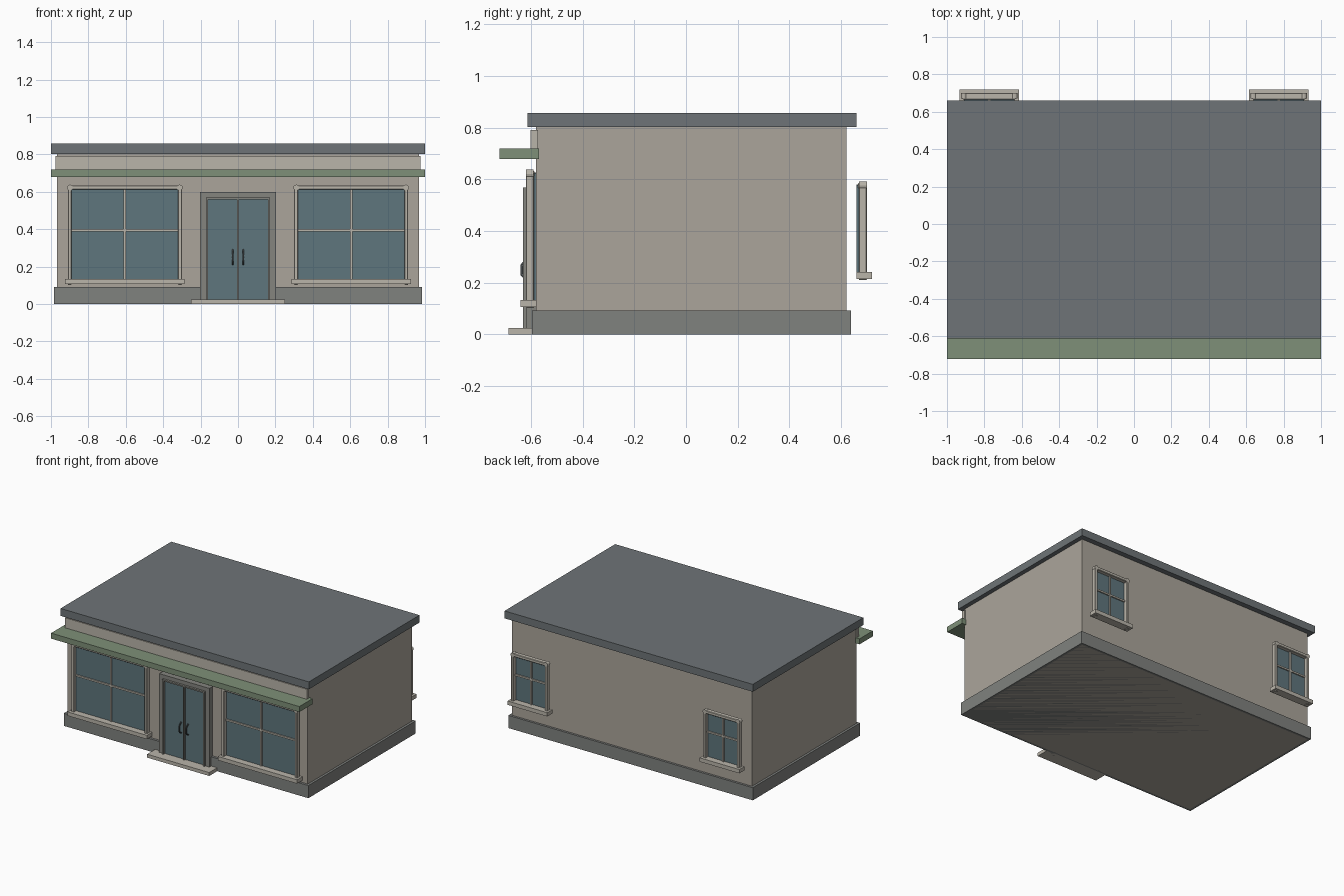
import bpy
from math import pi, sin

if "Cube" in bpy.data.objects:
    bpy.data.objects.remove(bpy.data.objects["Cube"])


def material(name, hex_code):
    m = bpy.data.materials.new(name)
    rgb = [int(hex_code[i:i + 2], 16) / 255 for i in (0, 2, 4)]
    m.diffuse_color = [((c + 0.055) / 1.055) ** 2.4 for c in rgb] + [1]
    m.use_nodes = True
    m.node_tree.nodes["Principled BSDF"].inputs["Base Color"].default_value = m.diffuse_color
    return m


WALL = material("wall", "ABA59B")
STONE = material("stone", "80827F")
ROOF = material("roof", "6E7477")
GREEN = material("awning_green", "7E9078")
GLASS = material("glass", "5F767D")
TRIM = material("trim", "BAB5AA")
FRAME = material("door_frame", "85857F")
METAL = material("metal", "454A4C")


def box(name, x, y, z, mat, bevel=0):
    """Box from (min, max) ranges on each axis."""
    spans = [sorted(r) for r in (x, y, z)]
    bpy.ops.mesh.primitive_cube_add(size=1, location=[(a + b) / 2 for a, b in spans])
    o = bpy.context.object
    o.name = name
    o.scale = [b - a for a, b in spans]
    bpy.ops.object.transform_apply(location=False, scale=True)
    o.data.materials.append(mat)
    if bevel:
        m = o.modifiers.new("bevel", 'BEVEL')
        m.width, m.segments = bevel, 1
    return o


def window(name, cx, hw, z0, z1, wall, d):
    """Four-pane window against y = wall, facing direction d (+1 back, -1 front)."""
    def y(a, b):
        return (wall + d * a, wall + d * b)
    t = 0.02
    box(name + "_glass", (cx - hw + 0.012, cx + hw - 0.012), y(0, 0.012), (z0 + 0.01, z1 - 0.012), GLASS)
    for s in (-1, 1):
        box(name + "_side_trim", (cx + s * (hw - t), cx + s * hw), y(0.009, 0.04),
            (z0, z1 - 0.004), TRIM, 0.003)
        # rounded corner block
        bpy.ops.mesh.primitive_cylinder_add(vertices=12, radius=0.016, depth=0.03,
                                            location=(cx + s * (hw - 0.012), wall + d * 0.025, z1 - 0.014),
                                            rotation=(pi / 2, 0, 0))
        bpy.context.object.name = name + "_corner"
        bpy.context.object.data.materials.append(TRIM)
    box(name + "_top_trim", (cx - hw + 0.005, cx + hw - 0.005), y(0.006, 0.04),
        (z1 - 0.025, z1 - 0.003), TRIM, 0.003)
    box(name + "_sill", (cx - hw - 0.014, cx + hw + 0.014), y(0, 0.06), (z0 + 0.004, z0 + 0.032), TRIM)
    zc = (z0 + z1) / 2 + 0.025
    box(name + "_mullion", (cx - 0.006, cx + 0.006), y(0, 0.022), (z0 + 0.02, z1 - 0.01), TRIM)
    box(name + "_crossbar", (cx - hw + t, cx + hw - t), y(0, 0.021), (zc - 0.006, zc + 0.006), TRIM)


# main building volumes
box("walls", (-0.968, 0.968), (-0.58, 0.622), (0, 0.803), WALL)
box("plinth", (-0.985, 0.985), (-0.597, 0.638), (0, 0.092), STONE)
box("roof_slab", (-1, 1), (-0.613, 0.66), (0.803, 0.857), ROOF)

# fascia board and awning over the shopfront
box("fascia", (-0.975, 0.975), (-0.601, -0.573), (0.69, 0.792), TRIM)
box("awning", (-1, 1), (-0.722, -0.569), (0.679, 0.719), GREEN)

# shop windows in front, small windows behind
for side, label in ((-1, "left"), (1, "right")):
    window("front_window_" + label, side * 0.605, 0.305, 0.102, 0.636, -0.58, -1)
    window("back_window_" + label, side * 0.774, 0.146, 0.21, 0.59, 0.66, 1)

# door surround, leaves and step
box("door_step", (-0.25, 0.25), (-0.688, -0.59), (0, 0.025), TRIM)
box("surround_top", (-0.202, 0.202), (-0.618, -0.575), (0.57, 0.598), FRAME)
for s in (-1, 1):
    box("surround_side", (s * 0.17, s * 0.202), (-0.618, -0.575), (0, 0.57), FRAME)
    box("door_glass", (s * 0.004, s * 0.165), (-0.612, -0.578), (0.025, 0.565), GLASS)
    box("door_stile", (s * 0.16, s * 0.172), (-0.63, -0.58), (0.025, 0.568), FRAME)
    box("door_inner_stile", (s * 0.001, s * 0.006), (-0.625, -0.58), (0.025, 0.56), FRAME)
    # bowed pull handle
    cu = bpy.data.curves.new("door_handle", 'CURVE')
    cu.dimensions, cu.bevel_depth, cu.bevel_resolution = '3D', 0.005, 1
    cu.use_fill_caps = True
    sp = cu.splines.new('POLY')
    sp.points.add(8)
    for i, p in enumerate(sp.points):
        u = i / 8
        p.co = (s * 0.028, -0.612 - 0.024 * min(1, 1.6 * sin(pi * u)), 0.211 + 0.078 * u, 1)
    handle = bpy.data.objects.new("door_handle", cu)
    bpy.context.collection.objects.link(handle)
    cu.materials.append(METAL)
box("door_head", (-0.172, 0.172), (-0.63, -0.58), (0.558, 0.568), FRAME)
